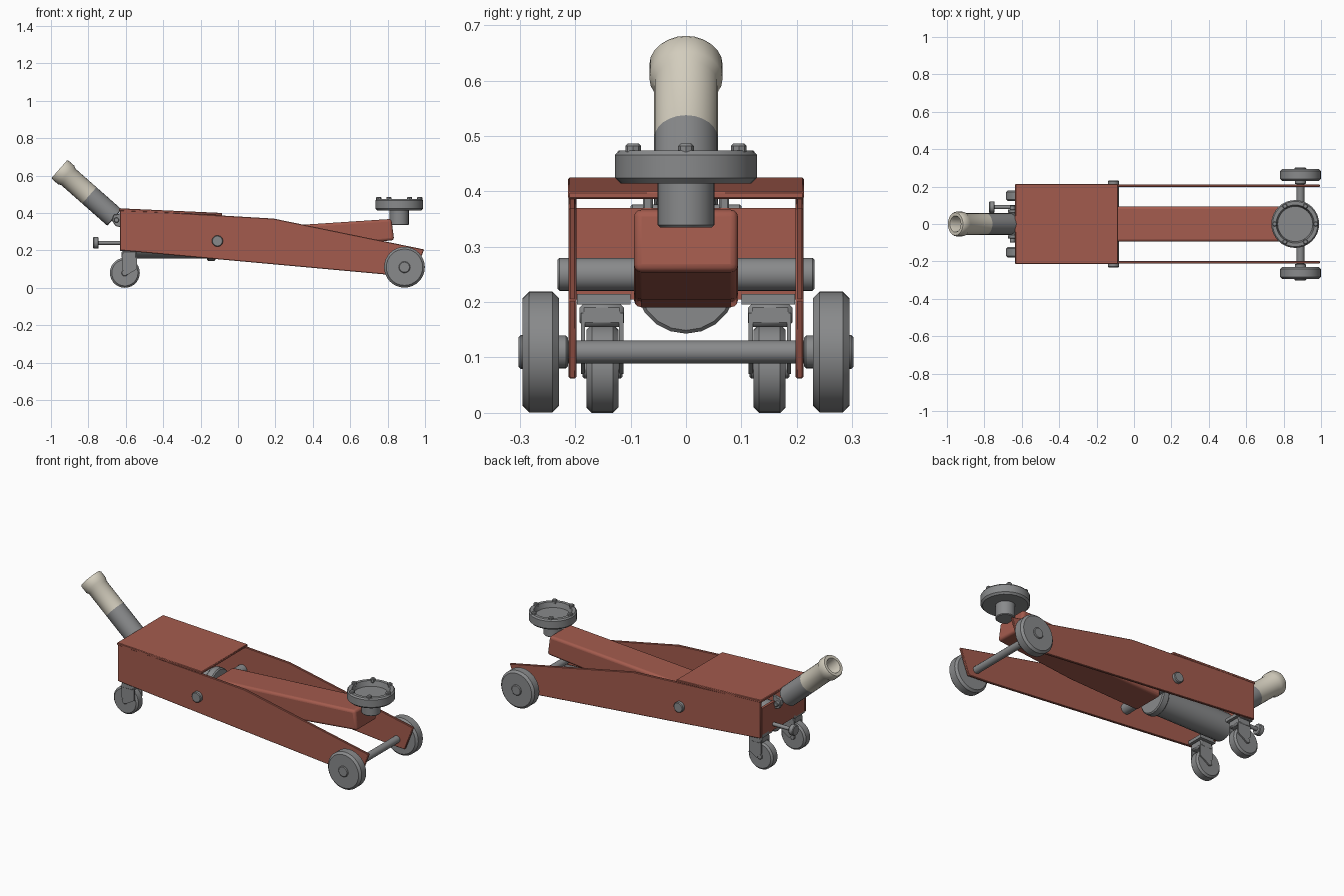
import bpy, bmesh, math
from mathutils import Vector

cube = bpy.data.objects.get("Cube")
if cube:
    bpy.data.objects.remove(cube, do_unlink=True)


def material(name, rgb):
    m = bpy.data.materials.new(name)
    m.use_nodes = True
    m.diffuse_color = (*rgb, 1)
    m.node_tree.nodes["Principled BSDF"].inputs["Base Color"].default_value = (*rgb, 1)
    return m


RED = material("red paint", (0.37, 0.105, 0.075))
GREY = material("grey steel", (0.25, 0.255, 0.26))
CREAM = material("cream sleeve", (0.65, 0.61, 0.51))


def finish(name, bm, mat, bevel=0.0, segments=1):
    bmesh.ops.recalc_face_normals(bm, faces=bm.faces)
    me = bpy.data.meshes.new(name)
    bm.to_mesh(me)
    bm.free()
    me.materials.append(mat)
    ob = bpy.data.objects.new(name, me)
    bpy.context.collection.objects.link(ob)
    if bevel:
        mod = ob.modifiers.new("Bevel", "BEVEL")
        mod.width = bevel
        mod.segments = segments
        mod.limit_method = "ANGLE"
        mod.angle_limit = math.radians(40)
    bpy.ops.object.select_all(action="DESELECT")
    ob.select_set(True)
    bpy.context.view_layer.objects.active = ob
    bpy.ops.object.shade_smooth_by_angle(angle=math.radians(32))
    return ob


def prism(name, profile, y0, y1, mat, bevel=0.0, segments=1):
    """Extrude an x-z outline along y."""
    bm = bmesh.new()
    face = bm.faces.new([bm.verts.new((x, y0, z)) for x, z in profile])
    ext = bmesh.ops.extrude_face_region(bm, geom=[face])
    moved = [g for g in ext["geom"] if isinstance(g, bmesh.types.BMVert)]
    bmesh.ops.translate(bm, verts=moved, vec=(0, y1 - y0, 0))
    return finish(name, bm, mat, bevel, segments)


def box(name, x0, x1, y0, y1, z0, z1, mat, bevel=0.0):
    return prism(name, [(x0, z0), (x1, z0), (x1, z1), (x0, z1)], y0, y1, mat, bevel)


def lathe(name, start, axis, profile, mat, sides=24):
    """Revolve (radius, distance) points around an axis; radius 0 closes an end."""
    turn = Vector(axis).to_track_quat("Z", "Y")
    bm = bmesh.new()
    rings = []
    for r, d in profile:
        count = sides if r else 1
        rings.append([bm.verts.new(Vector(start) + turn @ Vector((
            r * math.cos(math.tau * i / sides), r * math.sin(math.tau * i / sides), d)))
            for i in range(count)])
    for a, b in zip(rings, rings[1:]):
        for i in range(sides):
            j = (i + 1) % sides
            quad = [a[i % len(a)], a[j % len(a)], b[j % len(b)], b[i % len(b)]]
            bm.faces.new(list(dict.fromkeys(quad)))
    return finish(name, bm, mat)


def rod(name, start, axis, r, length, mat, bevel=0.004, sides=24):
    return lathe(name, start, axis, [(0, 0), (r - bevel, 0), (r, bevel), (r, length - bevel),
                                     (r - bevel, length), (0, length)], mat, sides)


Y = (0, 1, 0)
X = (1, 0, 0)
Z = (0, 0, 1)

# Frame: tapered side plates, sloping cover and rear panel
side = [(-0.63, 0.20), (0.80, 0.07), (0.94, 0.062), (0.995, 0.205), (0.19, 0.37), (-0.63, 0.418)]
for tag, s in (("left", -1), ("right", 1)):
    prism(tag + "_side_plate" if s < 0 else "back_side_plate", side, s * 0.198, s * 0.212, RED, 0.003)
prism("top_cover", [(-0.635, 0.41), (-0.085, 0.386), (-0.085, 0.40), (-0.635, 0.425)],
      -0.213, 0.213, RED, 0.003)
box("rear_panel", -0.63, -0.615, -0.198, 0.198, 0.205, 0.37, RED)

# Lift arm and its pivot shaft
prism("lift_arm", [(-0.10, 0.19), (0.35, 0.205), (0.835, 0.255), (0.82, 0.368), (-0.10, 0.308)],
      -0.094, 0.094, RED, 0.014, 3)
rod("pivot_shaft", (-0.11, -0.232, 0.25), Y, 0.03, 0.464, GREY)

# Hydraulic cylinder with end collar
rod("hydraulic_cylinder", (-0.60, 0, 0.235), X, 0.078, 0.45, GREY, 0.004, 20)
rod("cylinder_collar", (-0.165, 0, 0.235), X, 0.092, 0.045, GREY, 0.006, 20)

# Saddle: post, dished cup and six grip studs
rod("saddle_post", (0.862, 0, 0.335), Z, 0.051, 0.095, GREY)
lathe("saddle_cup", (0.862, 0, 0.414), Z,
      [(0, 0), (0.118, 0), (0.128, 0.010), (0.128, 0.052), (0.121, 0.060),
       (0.102, 0.060), (0.094, 0.030), (0, 0.030)], GREY, 32)
for i in range(6):
    a = math.tau * i / 6
    rod(f"saddle_stud_{i + 1}", (0.862 + 0.11 * math.cos(a), 0.11 * math.sin(a), 0.46), Z,
        0.014, 0.026, GREY, 0.004, 8)

# Front axle and wheels
rod("front_axle", (0.89, -0.25, 0.11), Y, 0.021, 0.50, GREY, 0.003, 12)
for tag, s in (("near", -1), ("far", 1)):
    out = (0, s, 0)
    rod(tag + "_front_wheel", (0.89, s * 0.229, 0.11), out, 0.109, 0.066, GREY, 0.012, 32)
    rod(tag + "_wheel_hub", (0.89, s * 0.29, 0.11), out, 0.031, 0.012, GREY, 0.004, 16)
    rod(tag + "_wheel_spacer", (0.89, s * 0.213, 0.11), out, 0.030, 0.02, GREY, 0.004, 16)

    # Swivel casters under the rear
    rod(tag + "_caster_wheel", (-0.605, s * 0.122, 0.08), out, 0.08, 0.058, GREY, 0.01, 28)
    rod(tag + "_caster_axle", (-0.605, s * 0.115, 0.08), out, 0.018, 0.072, GREY, 0.003, 12)
    box(tag + "_caster_crown", -0.622, -0.54, *sorted((s * 0.112, s * 0.192)), 0.155, 0.198, GREY, 0.008)
    box(tag + "_caster_plate", -0.63, -0.53, *sorted((s * 0.10, s * 0.197)), 0.196, 0.215, GREY)
    for k, y in enumerate((0.113, 0.182)):
        prism(f"{tag}_caster_fork_{k + 1}",
              [(-0.62, 0.10), (-0.59, 0.07), (-0.54, 0.10), (-0.54, 0.18), (-0.62, 0.18)],
              s * y, s * (y + 0.008), GREY)

    # Handle yoke ears
    prism(tag + "_handle_ear", [(-0.615, 0.32), (-0.655, 0.33), (-0.675, 0.36), (-0.665, 0.39),
                                (-0.615, 0.40)], s * 0.06, s * 0.078, GREY, 0.003)

# Handle pin, hollow socket and cream sleeve with flared lip
rod("handle_pin", (-0.65, -0.10, 0.362), Y, 0.014, 0.20, GREY, 0.003, 12)
handle_dir = Vector((-0.295, 0, 0.26)).normalized()
base = Vector((-0.66, 0, 0.375))
lathe("handle_socket", base, handle_dir, [(0, 0), (0.054, 0), (0.058, 0.004), (0.058, 0.18), (0, 0.18)], GREY)
lathe("handle_sleeve", base, handle_dir,
      [(0.058, 0.18), (0.058, 0.33), (0.066, 0.345), (0.066, 0.385), (0.061, 0.393),
       (0.044, 0.393), (0.040, 0.385), (0.040, 0.19), (0, 0.19)], CREAM)

# Release valve screw
rod("valve_stem", (-0.755, 0.09, 0.24), X, 0.011, 0.14, GREY, 0.002, 12)
rod("valve_knob", (-0.775, 0.09, 0.24), X, 0.031, 0.03, GREY, 0.004, 12)
